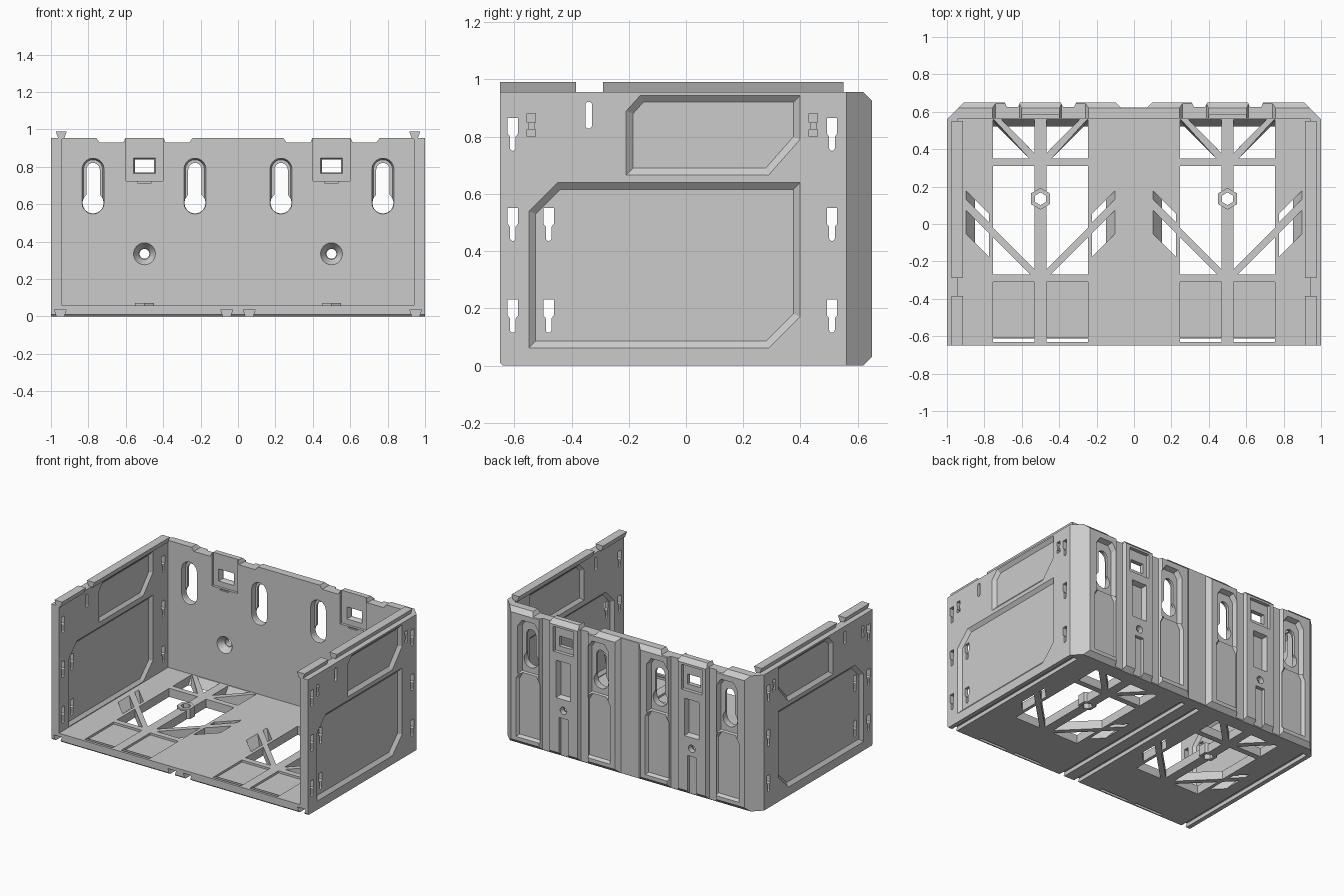
import bpy, bmesh, math
from mathutils import Vector

if "Cube" in bpy.data.objects:
    bpy.data.objects.remove(bpy.data.objects["Cube"])

# ---------- helpers ----------
def to3(p, axis, h):
    a, b = p
    return {'x': (h, a, b), 'y': (a, h, b), 'z': (a, b, h)}[axis]

def loft(bm, pts, axis, h0, h1, pts2=None):
    """Prism along an axis; pts2 gives a different far-end outline."""
    v0 = [bm.verts.new(to3(p, axis, h0)) for p in pts]
    v1 = [bm.verts.new(to3(p, axis, h1)) for p in (pts2 or pts)]
    n = len(v0)
    faces = [bm.faces.new(v0), bm.faces.new(v1[::-1])]
    faces += [bm.faces.new((v0[i], v1[i], v1[(i + 1) % n], v0[(i + 1) % n])) for i in range(n)]
    bmesh.ops.recalc_face_normals(bm, faces=faces)

def rect(a0, a1, b0, b1):
    return [(a0, b0), (a1, b0), (a1, b1), (a0, b1)]

def arc(cx, cy, r, d0, d1, n=10):
    return [(cx + r * math.cos(math.radians(d0 + (d1 - d0) * i / n)),
             cy + r * math.sin(math.radians(d0 + (d1 - d0) * i / n))) for i in range(n + 1)]

def circle(cx, cy, r, n=24):
    return arc(cx, cy, r, 0, 360 - 360 / n, n - 1)

def inset(pts, d):
    """Offset a counter-clockwise convex outline inwards."""
    out = []
    for i, p in enumerate(pts):
        p0, p, p1 = Vector(pts[i - 1]), Vector(p), Vector(pts[(i + 1) % len(pts)])
        e0, e1 = (p - p0).normalized(), (p1 - p).normalized()
        n0, n1 = Vector((-e0.y, e0.x)), Vector((-e1.y, e1.x))
        out.append(tuple(p + (n0 + n1) * d / (1 + n0.dot(n1))))
    return out

def make(name, bm):
    me = bpy.data.meshes.new(name)
    bm.to_mesh(me)
    bm.free()
    ob = bpy.data.objects.new(name, me)
    bpy.context.scene.collection.objects.link(ob)
    return ob

def boolean(ob, bm, op='DIFFERENCE'):
    cut = make("cutter", bm)
    cut.hide_render = True
    m = ob.modifiers.new("bool", 'BOOLEAN')
    m.operation, m.object, m.solver, m.use_self = op, cut, 'EXACT', True
    me = bpy.data.meshes.new_from_object(ob.evaluated_get(bpy.context.evaluated_depsgraph_get()))
    ob.modifiers.clear()
    ob.data = me
    bpy.data.objects.remove(cut)

# ---------- shell: floor, two side walls and back wall ----------
bm = bmesh.new()
loft(bm, [(-1, -.65), (1, -.65), (1, .56), (.91, .65), (-.91, .65), (-1, .56)], 'z', 0, .955)
body = make("tray_body", bm)
bm = bmesh.new()
loft(bm, rect(-.94, .94, -.8, .565), 'z', .06, 1.2)
boolean(body, bm)

# ---------- edge chamfers ----------
bm = bmesh.new()
loft(bm, [(.61, -.01), (.67, -.01), (.67, .05)], 'x', -1.1, 1.1)
loft(bm, [(.615, .96), (.67, .96), (.67, .905)], 'x', -1.1, 1.1)
loft(bm, [(-.67, -.01), (-.63, -.01), (-.67, .03)], 'x', -1.1, 1.1)
boolean(body, bm)

# ---------- vertical channels and top dips of the back wall ----------
bm = bmesh.new()
loft(bm, [(-.12, .67), (.12, .67), (.07, .622), (-.07, .622)], 'z', -.1, 1.1)
for c in (-.5, .5):
    for s in (-1, 1):
        loft(bm, [(c + s * u, y) for u, y in ((.1, .67), (.2, .67), (.18, .625), (.12, .625))], 'z', -.1, 1.1)
boolean(body, bm)
bm = bmesh.new()
for c in (-.5, .5):
    for s in (-1, 1):
        loft(bm, [(c + s * u, z) for u, z in ((.08, 1), (.113, .93), (.24, .93), (.29, 1))], 'y', .5, .8)
boolean(body, bm)

# ---------- keyhole pockets on the back, clip recesses, inner countersinks ----------
KEYS = (-.775, -.23, .23, .775)
bm = bmesh.new()
for k in KEYS:
    up = [(k - .085, .5), (k + .085, .5), (k + .085, .84), (k + .05, .89), (k - .05, .89), (k - .085, .84)]
    loft(bm, up, 'y', .66, .615, inset(up, .015))
for c in (-.5, .5):
    loft(bm, rect(c - .1, c + .1, .725, 1.1), 'y', .5, .583)           # inner clip recess
    loft(bm, rect(c - .035, c + .035, .712, .722), 'y', .5, .575)
    r = rect(c - .06, c + .06, .41, .68)
    loft(bm, r, 'y', .66, .615, inset(r, .015))                        # back pocket
    loft(bm, rect(c - .035, c + .035, -.1, .28), 'y', .7, .625)        # lower groove
    loft(bm, rect(c - .08, c + .08, .735, .91), 'y', .7, .625)
boolean(body, bm)
bm = bmesh.new()
for k in KEYS:
    low = [(k - .1, .05), (k + .1, .05), (k + .1, .47), (k + .06, .54), (k - .06, .54), (k - .1, .47)]
    loft(bm, low, 'y', .66, .63, inset(low, .02))
    slot = arc(k, .787, .063, 0, 180) + arc(k, .607, .063, 180, 360)
    loft(bm, slot, 'y', .55, .598, inset(slot, .012))
for c in (-.5, .5):
    loft(bm, circle(c, .335, .062), 'y', .56, .61, circle(c, .335, .03))
boolean(body, bm)

# ---------- through holes in the back wall ----------
bm = bmesh.new()
for k in KEYS:
    loft(bm, arc(k, .785, .036, 0, 180) + arc(k, .607, .056, 130, 410, 20), 'y', .5, .8)
for c in (-.5, .5):
    loft(bm, circle(c, .335, .026), 'y', .5, .8)
    loft(bm, rect(c - .065, c + .065, .76, .853), 'y', .57, .605, rect(c - .05, c + .05, .77, .84))
    loft(bm, rect(c - .05, c + .05, .77, .84), 'y', .5, .8)
boolean(body, bm)

# ---------- recessed panels on both faces of the side walls ----------
PANELS = (
    [(-.55, .06), (.29, .06), (.40, .17), (.40, .64), (-.45, .64), (-.55, .54)],
    [(-.21, .665), (.29, .665), (.40, .79), (.40, .945), (-.16, .945), (-.21, .89)])
bm = bmesh.new()
for s in (-1, 1):
    for p in PANELS:
        loft(bm, p, 'x', s * 1.001, s * .98, inset(p, .025))
        q = inset(p, .004)
        loft(bm, q, 'x', s * .939, s * .958, inset(q, .022))
    for y in (-.54, .445):                                             # small catch recesses
        loft(bm, rect(y - .015, y + .015, .80, .825), 'x', s * 1.1, s * .975)
        loft(bm, rect(y - .015, y + .015, .85, .88), 'x', s * 1.1, s * .975)
        loft(bm, rect(y - .009, y + .009, .82, .855), 'x', s * 1.1, s * .985)
boolean(body, bm)

# ---------- hanging slots through the side walls ----------
bm = bmesh.new()
for s in (-1, 1):
    for y, zs in ((-.605, (.115, .435, .75)), (.51, (.115, .435, .75)), (-.48, (.115, .435))):
        for z in zs:
            pts = arc(y, z + .01, .01, 180, 360, 6)
            pts += [(y + .01, z + .05), (y + .018, z + .06), (y + .018, z + .115),
                    (y - .018, z + .115), (y - .018, z + .06), (y - .01, z + .05)]
            loft(bm, pts, 'x', s * .9, s * 1.1)
    loft(bm, arc(-.34, .91, .012, 0, 180, 6) + arc(-.34, .84, .012, 180, 360, 6), 'x', s * .9, s * 1.1)
boolean(body, bm)

# ---------- floor: lattice openings, sunk panels, dovetail grooves ----------
OPEN = (   # top outline, bottom outline; first number is distance from the unit centre
    ([(.033, .38), (.21, .56), (.033, .56)], [(.033, .38), (.17, .52), (.033, .52)]),
    ([(.06, .35), (.253, .35), (.253, .56), (.25, .56)], [(.06, .35), (.253, .35), (.253, .52), (.23, .52)]),
    ([(.033, .31), (.253, .31), (.253, -.022), (.033, -.242)], None),
    ([(.055, -.27), (.253, -.27), (.253, -.072)], None),
    ([(.275, .01), (.4, .135), (.4, .18), (.275, .055)], [(.275, .01), (.35, .085), (.35, .13), (.275, .055)]),
    ([(.275, -.05), (.4, .075), (.4, -.05), (.275, -.175)], [(.275, -.05), (.35, .025), (.35, -.1), (.275, -.175)]))
bm = bmesh.new()
for c in (-.5, .5):
    for s in (-1, 1):
        side = lambda pts: [(c + s * u, y) for u, y in pts]
        for top, low in OPEN:
            low = low or top
            loft(bm, side(top), 'z', .061, -.001, side(low))
        loft(bm, side(rect(.033, .253, -.607, -.31)), 'z', .1, .045)
        loft(bm, side(rect(.033, .253, -.632, -.612)), 'z', .1, -.1)
for x in (-.95, -.06, .06, .95):
    loft(bm, [(x - .016, -.01), (x + .016, -.01), (x + .032, .038), (x - .032, .038)], 'y', -.7, .55)
boolean(body, bm)

# ---------- hexagonal nut bosses ----------
bm = bmesh.new()
for c in (-.5, .5):
    loft(bm, arc(c, .135, .058, 30, 330, 5), 'z', .001, .072)
boolean(body, bm, 'UNION')
bm = bmesh.new()
for c in (-.5, .5):
    loft(bm, arc(c, .135, .034, 30, 330, 5), 'z', -.1, .2)
boolean(body, bm)

# ---------- dovetail rails on top of the side walls ----------
for s, label in ((-1, "left"), (1, "right")):
    bm = bmesh.new()
    prof = [(s * .93, .95), (s * .96, .95), (s * .975, .99), (s * .915, .99)]
    loft(bm, prof, 'y', -.65, -.385)
    loft(bm, prof, 'y', -.29, .55)
    make(label + "_rail", bm)
